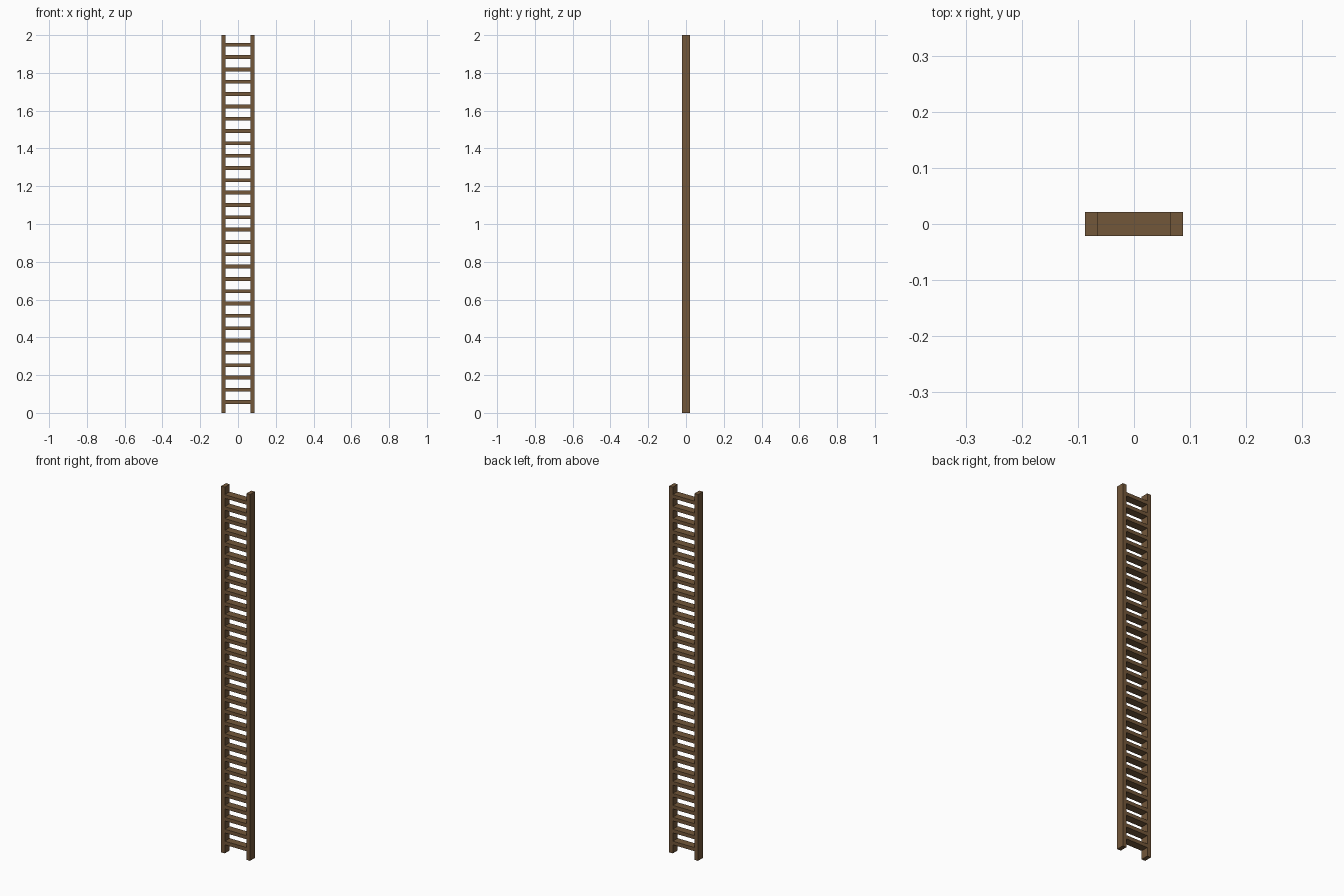
import bpy

cube = bpy.data.objects.get("Cube")
if cube:
    bpy.data.objects.remove(cube, do_unlink=True)

# Brown wood
wood = bpy.data.materials.new("brown_wood")
wood.use_nodes = True
colour = (0.17, 0.095, 0.042, 1)
wood.diffuse_color = colour
bsdf = wood.node_tree.nodes["Principled BSDF"]
bsdf.inputs["Base Color"].default_value = colour
bsdf.inputs["Roughness"].default_value = 0.8

HEIGHT, DEPTH = 2.0, 0.042
HALF_WIDTH, RAIL = 0.087, 0.022
RUNGS, FIRST, LAST, THICK = 30, 0.057, 1.949, 0.02


def box(name, centre, size):
    bpy.ops.mesh.primitive_cube_add(size=1, location=centre)
    obj = bpy.context.object
    obj.name = name
    obj.scale = size
    bpy.ops.object.transform_apply(location=False, rotation=False, scale=True)
    obj.data.materials.append(wood)
    return obj


# Side rails
for side, name in ((1, "left_rail"), (-1, "right_rail")):
    box(name, (side * (HALF_WIDTH - RAIL / 2), 0, HEIGHT / 2), (RAIL, DEPTH, HEIGHT))

# Flat rungs fitted between the rails
span = 2 * (HALF_WIDTH - RAIL)
step = (LAST - FIRST) / (RUNGS - 1)
for i in range(RUNGS):
    box(f"rung_{i + 1}", (0, 0, FIRST + i * step), (span, DEPTH, THICK))
